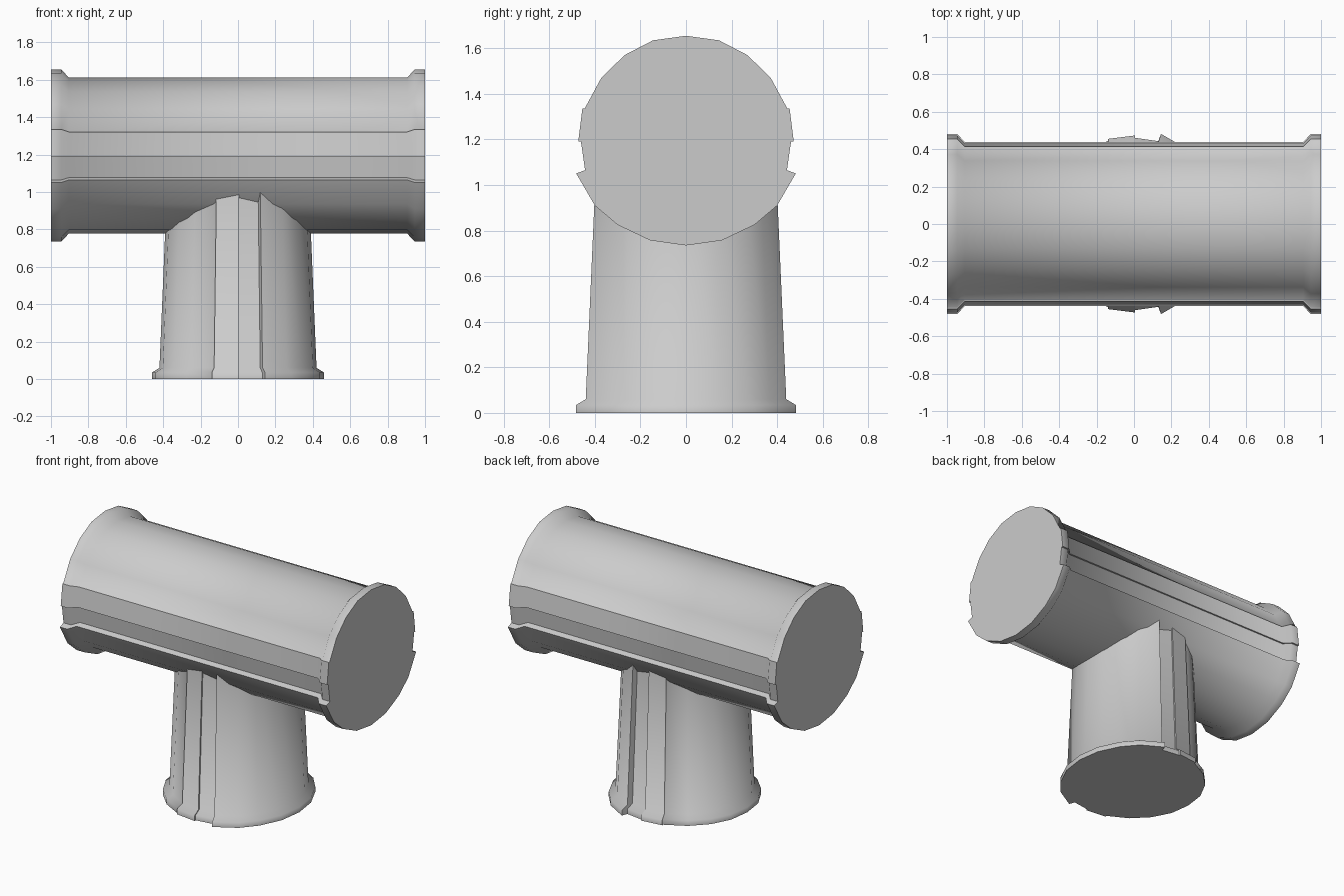
import bpy, bmesh, math

if "Cube" in bpy.data.objects:
    bpy.data.objects.remove(bpy.data.objects["Cube"])

AXIS_Z = 1.195
# Half of the notched flange outline (sideways, up), top to bottom; mirrored below
HALF = [(0, .46), (.145, .44), (.27, .375), (.372, .275), (.445, .14),
        (.455, .14), (.473, -.005), (.461, -.005), (.443, -.13), (.482, -.144),
        (.40, -.285), (.30, -.37), (.157, -.438), (0, -.46)]
OUTLINE = HALF + [(-a, b) for a, b in reversed(HALF[1:-1])]


def loft(name, stations, place):
    """Sweep the outline through (position, scale) stations and cap both ends."""
    bm = bmesh.new()
    rings = [[bm.verts.new(place(t, a * s, b * s)) for a, b in OUTLINE]
             for t, s in stations]
    n = len(OUTLINE)
    for r0, r1 in zip(rings, rings[1:]):
        for i in range(n):
            j = (i + 1) % n
            bm.faces.new((r0[i], r0[j], r1[j], r1[i]))
    caps = [bm.faces.new(rings[0]), bm.faces.new(rings[-1])]
    bmesh.ops.recalc_face_normals(bm, faces=bm.faces[:])
    bmesh.ops.triangulate(bm, faces=caps)
    me = bpy.data.meshes.new(name)
    bm.to_mesh(me)
    bm.free()
    ob = bpy.data.objects.new(name, me)
    bpy.context.collection.objects.link(ob)
    bpy.ops.object.select_all(action='DESELECT')
    ob.select_set(True)
    bpy.context.view_layer.objects.active = ob
    bpy.ops.object.shade_smooth_by_angle(angle=math.radians(62))
    return ob


# Horizontal pipe with a flared flange at each end
end = [(-1, 1), (-.945, 1), (-.905, .908)]
loft("main_pipe", end + [(-x, s) for x, s in reversed(end)],
     lambda t, a, b: (t, a, AXIS_Z + b))

# Tapered vertical branch with a foot flange, running up into the main pipe
loft("branch_pipe", [(0, 1), (.035, 1), (.06, .913), (1.1, .818)],
     lambda t, a, b: (-b, a, t))
